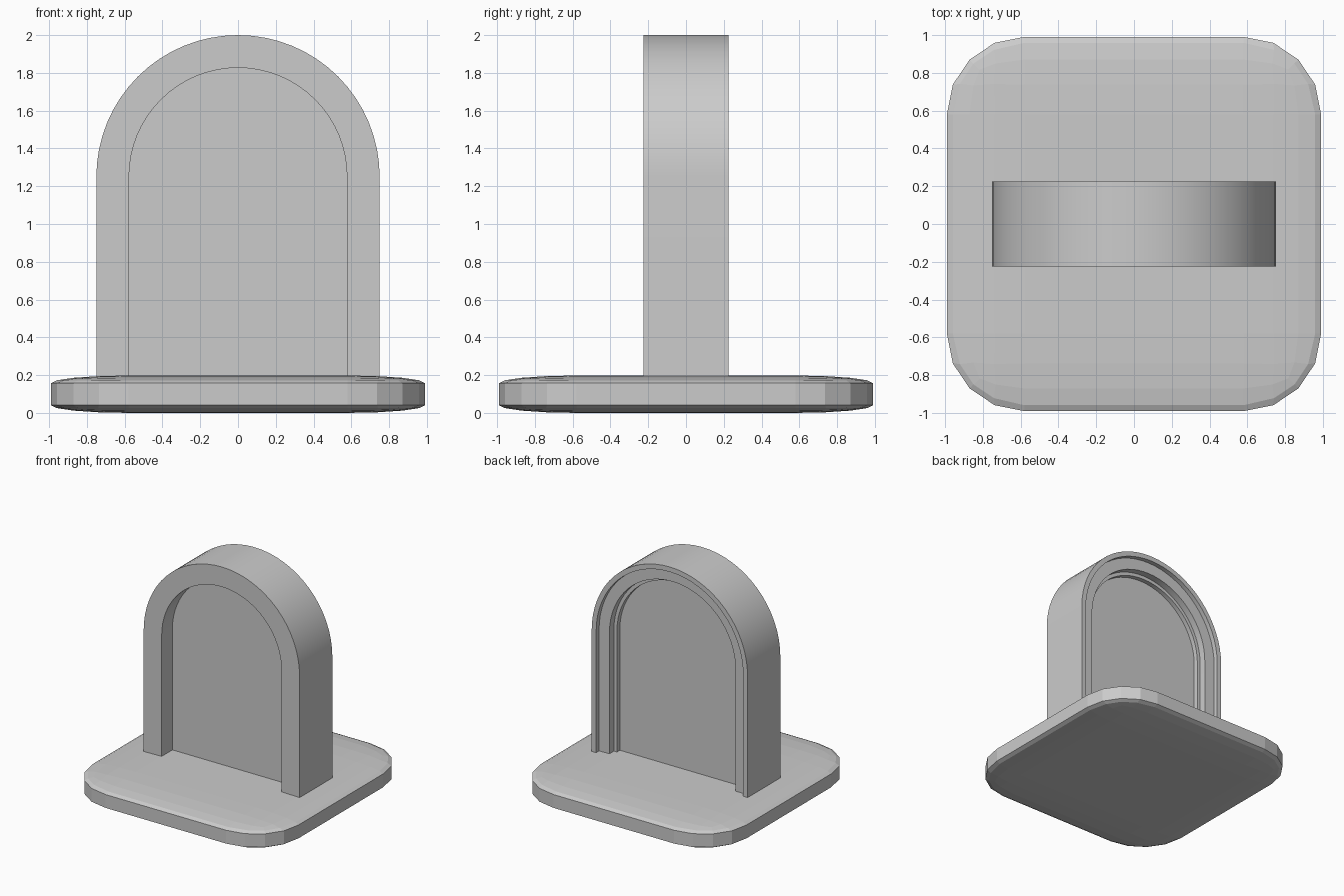
import bpy, bmesh, math

default = bpy.data.objects.get("Cube")
if default:
    bpy.data.objects.remove(default)

SPRING = 1.25   # height where the arch curve begins
FOOT = 0.1      # arch and panel are sunk into the base
SEGMENTS = 32


def arch_path(radius):
    """Points (x, z) up one leg, over the half circle and down the other."""
    curve = [(radius * math.cos(math.pi * i / SEGMENTS),
              SPRING + radius * math.sin(math.pi * i / SEGMENTS))
             for i in range(SEGMENTS + 1)]
    return [(radius, FOOT)] + curve + [(-radius, FOOT)]


def finish(name, bm, smooth):
    bmesh.ops.recalc_face_normals(bm, faces=bm.faces)
    mesh = bpy.data.meshes.new(name)
    bm.to_mesh(mesh)
    bm.free()
    obj = bpy.data.objects.new(name, mesh)
    bpy.context.collection.objects.link(obj)
    if smooth:
        bpy.ops.object.select_all(action='DESELECT')
        obj.select_set(True)
        bpy.context.view_layer.objects.active = obj
        bpy.ops.object.shade_smooth_by_angle(angle=math.radians(30))
    return obj


def loft(bm, loops, closed):
    """Skin neighbouring arch loops with quads, returning their vertices."""
    rows = [[bm.verts.new((x, y, z)) for x, z in arch_path(r)] for r, y in loops]
    pairs = list(zip(rows, rows[1:]))
    if closed:
        pairs.append((rows[-1], rows[0]))
    for a, b in pairs:
        for i in range(len(a) - 1):
            bm.faces.new((a[i], a[i + 1], b[i + 1], b[i]))
    return rows


# Rounded base slab: an evenly bevelled cube flattened in height
bm = bmesh.new()
bmesh.ops.create_cube(bm, size=1.98)
bmesh.ops.bevel(bm, geom=bm.edges[:], offset=0.41, segments=4,
                profile=0.5, affect='EDGES')
for v in bm.verts:
    v.co.z = v.co.z * 0.1 + 0.099
finish("base", bm, smooth=False)

# Arch frame: (radius, y) section, plain in front and stepped at the back
section = [(0.577, -0.225), (0.75, -0.225), (0.75, 0.225), (0.707, 0.225),
           (0.707, 0.185), (0.607, 0.185), (0.607, 0.125), (0.577, 0.125)]
bm = bmesh.new()
rows = loft(bm, section, closed=True)
for end in (0, -1):
    bm.faces.new([row[end] for row in rows])
finish("arch_frame", bm, smooth=True)

# Panel filling the arch opening
bm = bmesh.new()
front, back = loft(bm, [(0.58, -0.077), (0.58, 0.085)], closed=False)
bm.faces.new(front)
bm.faces.new(back)
bm.faces.new((front[0], front[-1], back[-1], back[0]))
finish("arch_panel", bm, smooth=True)
